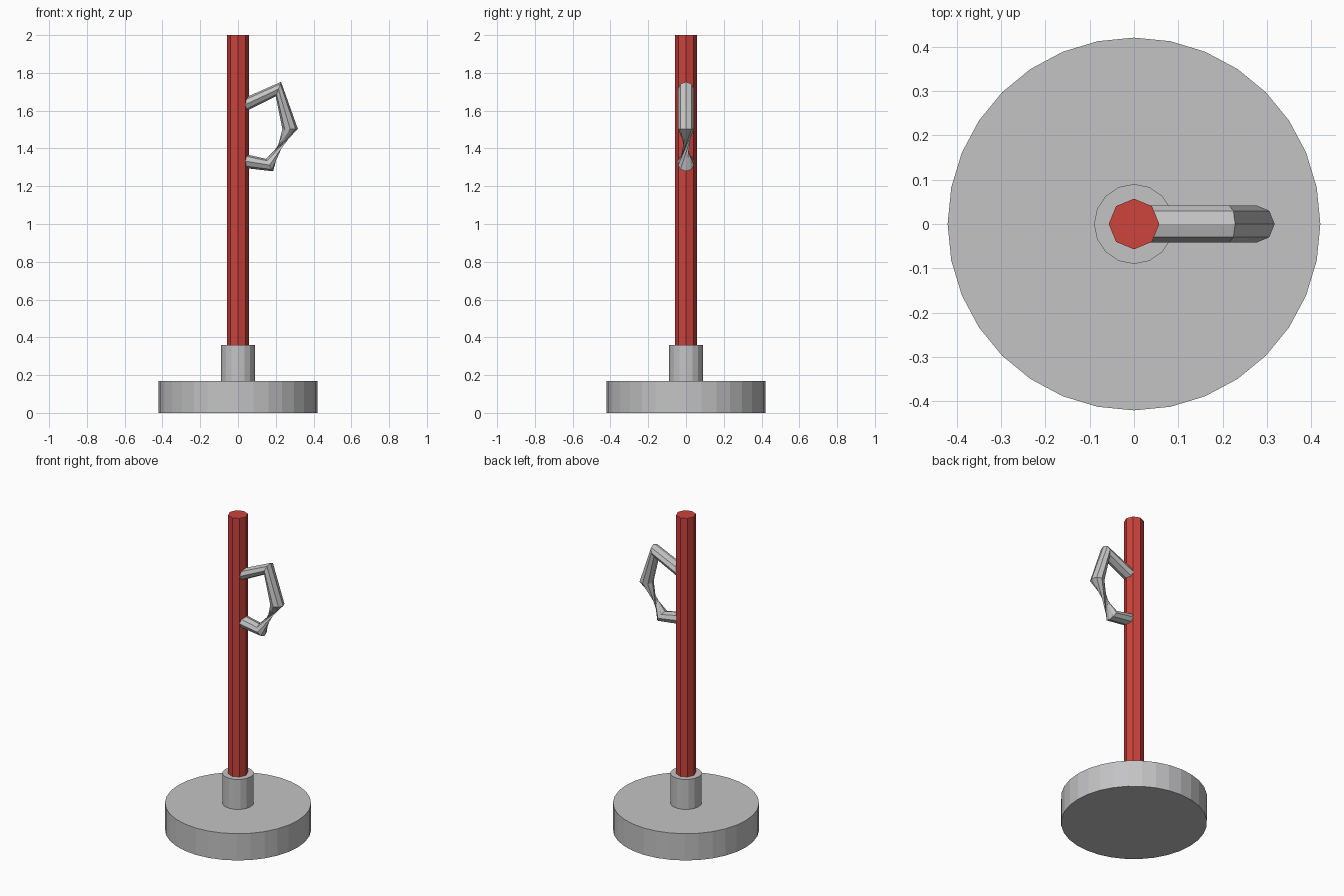
import bpy, bmesh, math
from mathutils import Vector

cube = bpy.data.objects.get("Cube")
if cube:
    bpy.data.objects.remove(cube, do_unlink=True)


def material(name, color):
    m = bpy.data.materials.new(name)
    m.use_nodes = True
    m.diffuse_color = color
    m.node_tree.nodes["Principled BSDF"].inputs["Base Color"].default_value = color
    return m


grey = material("light grey", (0.55, 0.55, 0.56, 1))
red = material("red", (0.61, 0.056, 0.046, 1))


def cylinder(name, radius, bottom, top, sides, mat):
    bpy.ops.mesh.primitive_cylinder_add(vertices=sides, radius=radius, depth=top - bottom,
                                        location=(0, 0, (bottom + top) / 2))
    ob = bpy.context.object
    ob.name = name
    ob.data.materials.append(mat)
    return ob


# Stand and pole
cylinder("base", 0.42, 0, 0.17, 32, grey)
cylinder("collar", 0.09, 0.17, 0.36, 16, grey)
cylinder("pole", 0.057, 0.17, 2, 8, red)

# Bent handle: rings of (x, z, outward angle in degrees, radius);
# the angle jumps half a turn where the tube twists through itself
SIDES = 8
rings = [
    (0.03, 1.628, 95, 0.036),
    (0.214, 1.714, 70, 0.041),
    (0.276, 1.503, 0, 0.041),
    (0.167, 1.312, 120, 0.038),
    (0.03, 1.334, 80, 0.037),
]
bm = bmesh.new()
loops = []
for i, (x, z, angle, radius) in enumerate(rings):
    a = math.radians(angle)
    out = Vector((math.cos(a), 0, math.sin(a)))
    side = Vector((0, 0.042 if i < 3 else -0.042, 0))
    loop = []
    for k in range(SIDES):
        t = math.tau * k / SIDES
        loop.append(bm.verts.new(Vector((x, 0, z)) + out * radius * math.cos(t) + side * math.sin(t)))
    loops.append(loop)

for i, (low, high) in enumerate(zip(loops, loops[1:])):
    for k in range(SIDES):
        n = (k + 1) % SIDES
        if i == 2:  # twisted span
            bm.faces.new((low[k], low[n], high[n]))
            bm.faces.new((low[k], high[n], high[k]))
        else:
            bm.faces.new((low[k], low[n], high[n], high[k]))
bm.faces.new(loops[0][::-1])
bm.faces.new(loops[-1])
bmesh.ops.recalc_face_normals(bm, faces=bm.faces)
mesh = bpy.data.meshes.new("handle")
bm.to_mesh(mesh)
bm.free()
mesh.materials.append(grey)
handle = bpy.data.objects.new("handle", mesh)
bpy.context.collection.objects.link(handle)
